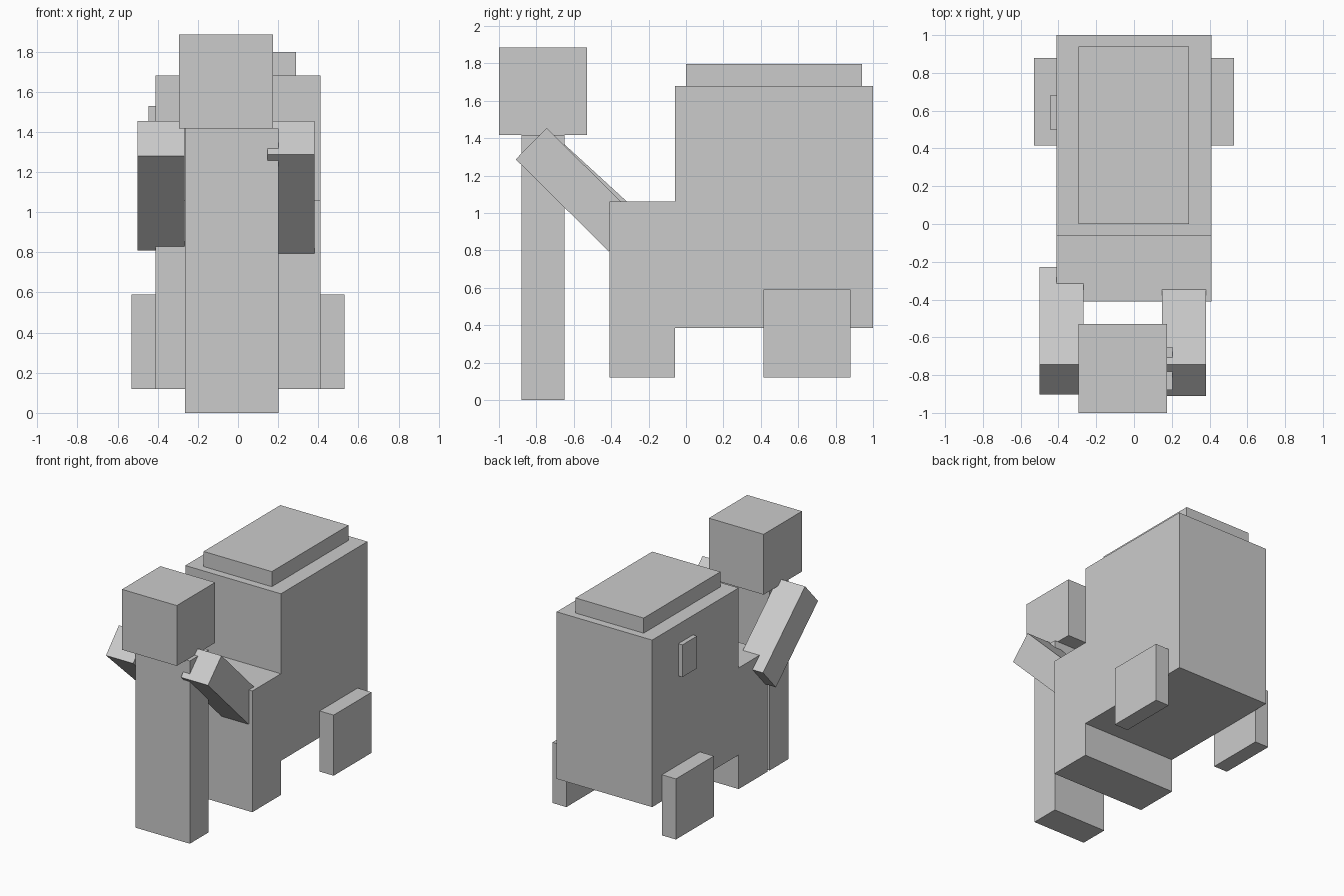
import bpy
import bmesh
import math
from mathutils import Vector

if "Cube" in bpy.data.objects:
    bpy.data.objects.remove(bpy.data.objects["Cube"])

grey = bpy.data.materials.new("plain grey")
grey.diffuse_color = (0.6, 0.6, 0.6, 1)
grey.use_nodes = True
grey.node_tree.nodes["Principled BSDF"].inputs["Base Color"].default_value = grey.diffuse_color


def prism(name, profile, x0, x1):
    """Extrude a closed (y, z) profile along x."""
    bm = bmesh.new()
    face = bm.faces.new([bm.verts.new((x0, y, z)) for y, z in profile])
    side = bmesh.ops.extrude_face_region(bm, geom=[face])["geom"]
    moved = [v for v in side if isinstance(v, bmesh.types.BMVert)]
    bmesh.ops.translate(bm, verts=moved, vec=(x1 - x0, 0, 0))
    bmesh.ops.recalc_face_normals(bm, faces=bm.faces)
    mesh = bpy.data.meshes.new(name)
    bm.to_mesh(mesh)
    bm.free()
    mesh.materials.append(grey)
    obj = bpy.data.objects.new(name, mesh)
    bpy.context.collection.objects.link(obj)
    return obj


def box(name, x0, x1, y0, y1, z0, z1):
    return prism(name, [(y0, z0), (y1, z0), (y1, z1), (y0, z1)], x0, x1)


def arm(name, x0, x1, top, degrees, length=0.70, thick=0.235):
    """Square bar sloping down and back from its top corner."""
    a = math.radians(degrees)
    along = Vector((math.cos(a), -math.sin(a))) * length
    under = Vector((-math.sin(a), -math.cos(a))) * thick
    t = Vector(top)
    return prism(name, [t, t + along, t + along + under, t + under], x0, x1)


# Figure: one-piece trunk, cube head, two reaching arms
box("trunk", -0.263, 0.203, -0.88, -0.65, 0, 1.417)
box("head", -0.295, 0.175, -1.0, -0.53, 1.417, 1.885)
arm("left_arm", -0.50, -0.267, (-0.745, 1.454), 42.5)
arm("right_arm", 0.147, 0.38, (-0.745, 1.454), 44.7)

# Cart body: stepped side profile, with the low front foot
prism("body", [(-0.41, 0.12), (-0.06, 0.12), (-0.06, 0.385), (1.0, 0.385),
               (1.0, 1.68), (-0.06, 1.68), (-0.06, 1.06), (-0.41, 1.06)],
      -0.41, 0.41)
box("lid", -0.295, 0.29, 0.0, 0.94, 1.68, 1.797)

# Side blocks
for side, x in (("left", -0.53), ("right", 0.41)):
    box(side + "_wheel", x, x + 0.12, 0.415, 0.88, 0.12, 0.59)

# Small plate on the left flank
box("side_plate", -0.445, -0.41, 0.50, 0.68, 1.28, 1.53)
